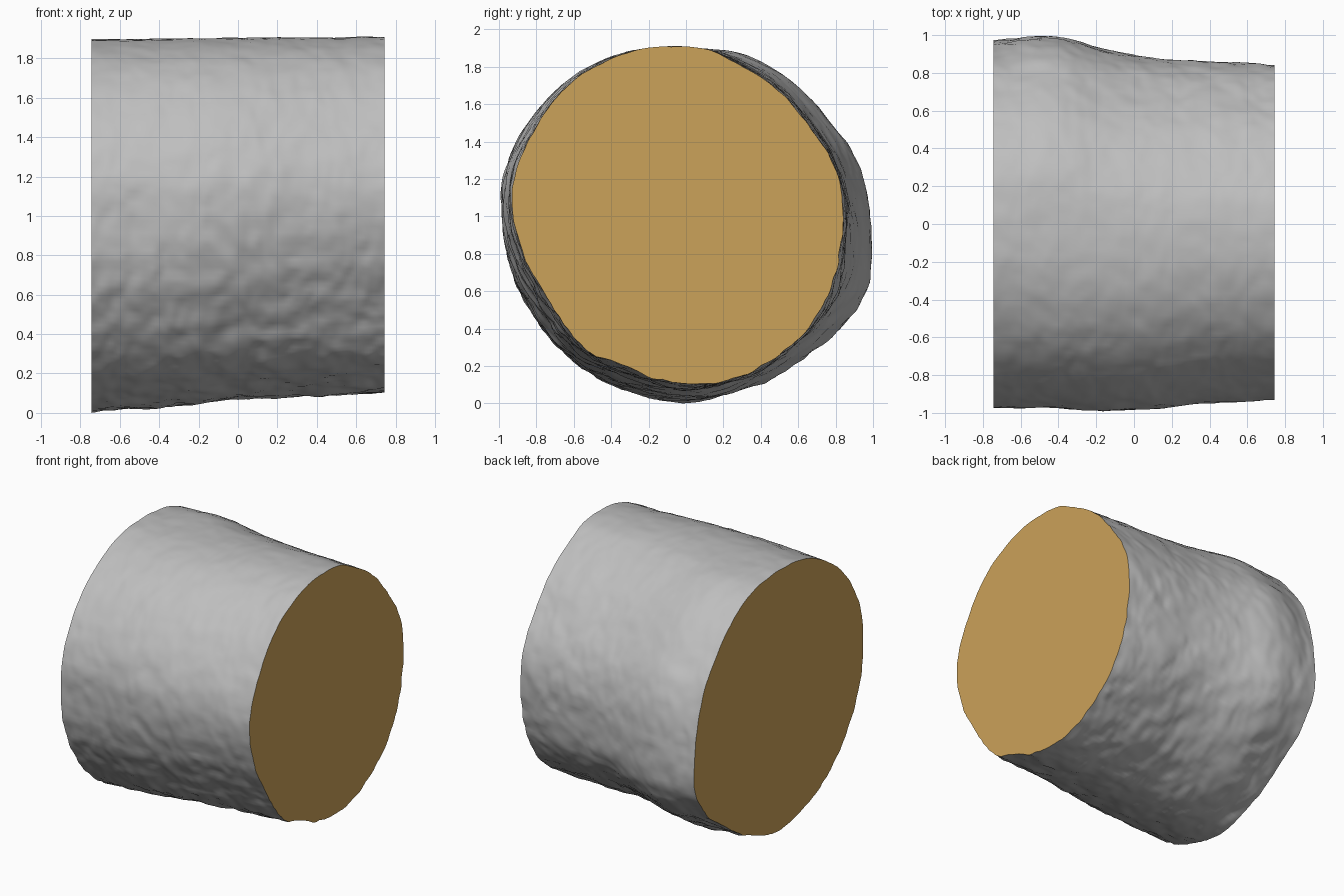
import bpy, bmesh, math
from mathutils import Vector, noise

cube = bpy.data.objects.get("Cube")
if cube:
    bpy.data.objects.remove(cube, do_unlink=True)

HALF = 0.745            # half length of the log along x
CY, CZ = -0.02, 0.98    # axis of the log
AROUND, ALONG = 200, 110

# Outlines (y, z) of the wide left end and the narrower right end
WIDE = [(0, 0.01), (-.25, .05), (-.5, .16), (-.75, .38), (-.89, .6), (-.96, .85),
        (-.97, 1.0), (-.96, 1.2), (-.88, 1.42), (-.72, 1.63), (-.5, 1.79), (-.3, 1.87),
        (-.1, 1.9), (.1, 1.895), (.3, 1.86), (.55, 1.71), (.74, 1.5), (.87, 1.3),
        (.92, 1.15), (.955, .9), (.95, .64), (.84, .46), (.65, .3), (.45, .16), (.2, .05)]
NARROW = [(-.02, .11), (-.3, .19), (-.55, .31), (-.75, .58), (-.87, .8), (-.93, 1.05),
          (-.91, 1.25), (-.82, 1.45), (-.7, 1.63), (-.5, 1.8), (-.3, 1.885), (-.1, 1.915),
          (.1, 1.9), (.3, 1.81), (.5, 1.67), (.65, 1.5), (.78, 1.3), (.835, 1.1),
          (.83, .85), (.77, .6), (.65, .4), (.5, .26), (.3, .15)]


def material(name, color):
    m = bpy.data.materials.new(name)
    m.use_nodes = True
    m.diffuse_color = (*color, 1)
    bsdf = m.node_tree.nodes["Principled BSDF"]
    bsdf.inputs["Base Color"].default_value = (*color, 1)
    bsdf.inputs["Roughness"].default_value = 0.9
    return m


def radii(outline):
    """Radius of an outline at evenly spaced angles, with smooth cubic blending."""
    pts = sorted((math.atan2(z - CZ, y - CY), math.hypot(y - CY, z - CZ)) for y, z in outline)
    n = len(pts)
    at = lambda k: (pts[k % n][0] + 2 * math.pi * (k // n), pts[k % n][1])
    result = []
    for i in range(AROUND):
        a = -math.pi + 2 * math.pi * i / AROUND
        k = next((j for j in range(-1, n) if at(j)[0] <= a < at(j + 1)[0]), n - 1)
        (a0, r0), (a1, r1), (a2, r2), (a3, r3) = (at(k + d) for d in (-1, 0, 1, 2))
        t, span = (a - a1) / (a2 - a1), a2 - a1
        m1, m2 = (r2 - r0) / (a2 - a0) * span, (r3 - r1) / (a3 - a1) * span
        result.append((2*t**3 - 3*t*t + 1) * r1 + (t**3 - 2*t*t + t) * m1
                      + (3*t*t - 2*t**3) * r2 + (t**3 - t*t) * m2)
    return result


def bump(value, centre, width):
    return math.exp(-((value - centre) / width) ** 2)


def surface_point(i, j, wide, narrow):
    a = -math.pi + 2 * math.pi * i / AROUND
    t = j / ALONG
    x = -HALF + 2 * HALF * t
    r = wide[i] * (1 - t) + narrow[i] * t
    # Broad swellings at the back and front, and a waist at the back
    back, front = max(0, math.cos(a)), max(0, -math.cos(a))
    r += back * (0.06 * bump(x, -0.42, 0.24) - 0.012 * bump(x, 0.2, 0.2))
    r += front * 0.035 * bump(x, -0.08, 0.4)
    r -= max(0, -math.sin(a)) * 0.02 * bump(x, 0.05, 0.3)
    # Lumpy bark, rougher underneath and calmer on top
    p = Vector((x, math.cos(a), math.sin(a)))
    rough = 0.75 - 0.35 * math.sin(a)
    r += 0.010 * noise.noise(p * 3.2) * rough
    q = p + 0.06 * noise.noise_vector(p * 4)
    r += 0.011 * noise.noise(q * 8) * rough
    r += 0.006 * noise.noise(q * 17) * rough
    r -= 0.006 * max(0, noise.noise(Vector((q.x * 7, q.y * 15, q.z * 15)))) * rough
    return x, CY + r * math.cos(a), CZ + r * math.sin(a)


def make_object(name, bm, mat):
    mesh = bpy.data.meshes.new(name)
    bm.to_mesh(mesh)
    bm.free()
    mesh.materials.append(mat)
    obj = bpy.data.objects.new(name, mesh)
    bpy.context.collection.objects.link(obj)
    return obj


bark_mat = material("grey bark", (0.52, 0.52, 0.52))
wood_mat = material("tan cut wood", (0.60, 0.36, 0.10))

wide, narrow = radii(WIDE), radii(NARROW)
rings = [[Vector(surface_point(i, j, wide, narrow)) for i in range(AROUND)]
         for j in range(ALONG + 1)]

# Rest the log on the ground
low = min(p.z for ring in rings for p in ring)
for ring in rings:
    for p in ring:
        p.z -= low

# Bark shell
bm = bmesh.new()
grid = [[bm.verts.new(p) for p in ring] for ring in rings]
for lower, upper in zip(grid, grid[1:]):
    for i in range(AROUND):
        n = (i + 1) % AROUND
        bm.faces.new((lower[i], lower[n], upper[n], upper[i])).smooth = True
bmesh.ops.recalc_face_normals(bm, faces=bm.faces)
make_object("bark", bm, bark_mat)

# Flat sawn ends
for name, ring in (("right_cut_end", list(reversed(rings[0]))), ("left_cut_end", rings[-1])):
    bm = bmesh.new()
    bm.faces.new([bm.verts.new(p) for p in ring])
    make_object(name, bm, wood_mat)
